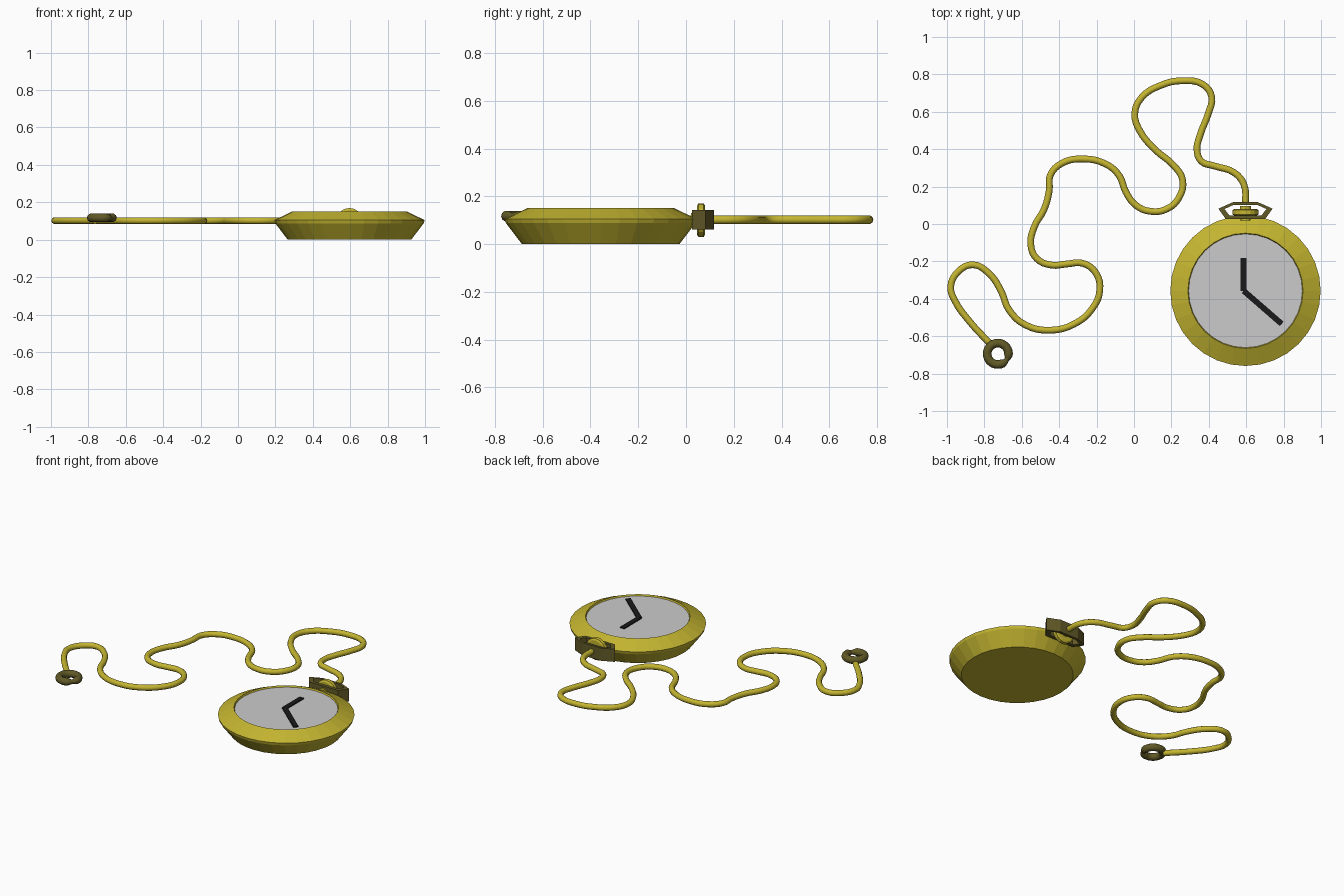
import bpy, bmesh, math
from mathutils import Vector

if "Cube" in bpy.data.objects:
    bpy.data.objects.remove(bpy.data.objects["Cube"])

CX, CY = 0.596, -0.357   # watch centre


def material(name, rgb):
    m = bpy.data.materials.new(name)
    m.diffuse_color = (*rgb, 1)
    m.use_nodes = True
    m.node_tree.nodes["Principled BSDF"].inputs["Base Color"].default_value = m.diffuse_color
    return m


GOLD = material("gold", (0.55, 0.46, 0.03))
DARK_GOLD = material("dark_gold", (0.12, 0.1, 0.02))
BLACK = material("black", (0.01, 0.01, 0.01))


def add_object(name, bm, mat=None):
    bmesh.ops.recalc_face_normals(bm, faces=bm.faces)
    me = bpy.data.meshes.new(name)
    bm.to_mesh(me)
    bm.free()
    ob = bpy.data.objects.new(name, me)
    bpy.context.collection.objects.link(ob)
    if mat:
        me.materials.append(mat)
    return ob


def lathe(name, profile, loc, sides, mat=None, axis='Z', cap=(True, True)):
    """Rings of (radius, height) joined into a turned part."""
    bm = bmesh.new()
    rings = []
    for r, h in profile:
        ring = []
        for i in range(sides):
            a = 2 * math.pi * i / sides
            c, s = r * math.cos(a), r * math.sin(a)
            v = Vector((c, s, h)) if axis == 'Z' else Vector((c, h, s))
            ring.append(bm.verts.new(v + Vector(loc)))
        rings.append(ring)
    for a, b in zip(rings, rings[1:]):
        for i in range(sides):
            j = (i + 1) % sides
            bm.faces.new((a[i], a[j], b[j], b[i]))
    for use, ring in zip(cap, (rings[0], rings[-1])):
        if use:
            bm.faces.new(ring)
    return add_object(name, bm, mat)


def tube(name, points, radius, z, mat, cyclic=False, radii=None, res=6):
    """Round tube along a smooth path, turned into a mesh."""
    cu = bpy.data.curves.new(name, 'CURVE')
    cu.dimensions = '3D'
    cu.bevel_depth, cu.bevel_resolution = radius, 3
    cu.resolution_u = res
    cu.use_fill_caps = True
    sp = cu.splines.new('BEZIER')
    sp.bezier_points.add(len(points) - 1)
    sp.use_cyclic_u = cyclic
    for i, (bp, (x, y)) in enumerate(zip(sp.bezier_points, points)):
        bp.co = (x, y, z)
        bp.handle_left_type = bp.handle_right_type = 'AUTO'
        bp.radius = radii[i] if radii else 1
    tmp = bpy.data.objects.new(name + "_path", cu)
    bpy.context.collection.objects.link(tmp)
    bpy.context.view_layer.update()
    dg = bpy.context.evaluated_depsgraph_get()
    me = bpy.data.meshes.new_from_object(tmp.evaluated_get(dg))
    bpy.data.objects.remove(tmp)
    me.materials.clear()
    me.materials.append(mat)
    me.polygons.foreach_set("use_smooth", [True] * len(me.polygons))
    ob = bpy.data.objects.new(name, me)
    bpy.context.collection.objects.link(ob)
    return ob


# Case and dial
lathe("watch_case",
      [(0.33, 0), (0.397, 0.088), (0.402, 0.105), (0.385, 0.113), (0.308, 0.15), (0.303, 0.138)],
      (CX, CY, 0), 32, GOLD, cap=(True, False))
lathe("watch_dial", [(0.304, 0.132), (0.304, 0.14)], (CX, CY, 0), 32)


# Hands: thin bars from the centre of the dial
def hand(name, length, angle):
    bm = bmesh.new()
    bmesh.ops.create_cube(bm, size=1)
    d = Vector((math.cos(angle), math.sin(angle), 0))
    n = Vector((-d.y, d.x, 0))
    for v in bm.verts:
        v.co = (Vector((CX - 0.01, CY, 0.143)) + d * ((v.co.x + 0.5) * length)
                + n * v.co.y * 0.031 + Vector((0, 0, v.co.z * 0.008)))
    add_object(name, bm, BLACK)


hand("hour_hand", 0.175, math.pi / 2)
hand("minute_hand", 0.27, math.radians(-41))

# Winding crown and its stem
lathe("crown", [(0.06, 0.046), (0.07, 0.052), (0.07, 0.074), (0.06, 0.08)],
      (CX, 0, 0.1), 16, GOLD, axis='Y')
lathe("crown_stem", [(0.03, 0.02), (0.03, 0.095)], (CX, 0, 0.1), 12, GOLD, axis='Y')

# Six-sided bow around the crown: outer and inner loops, extruded
outer = [(0.066, 0.117), (0.145, 0.082), (0.105, 0.026)]
inner = [(0.066, 0.101), (0.112, 0.08), (0.086, 0.046)]


def mirrored(half):
    return half + [(-x, y) for x, y in reversed(half)]


bm = bmesh.new()
loops = [[bm.verts.new((CX + x, y, z)) for x, y in mirrored(h)]
         for h, z in ((outer, 0.06), (outer, 0.142), (inner, 0.142), (inner, 0.06))]
for k in range(4):
    a, b = loops[k], loops[(k + 1) % 4]
    for i in range(6):
        j = (i + 1) % 6
        bm.faces.new((a[i], a[j], b[j], b[i]))
add_object("bow", bm, DARK_GOLD)

# Chain lying in a winding path
path = [(0.597, 0.105), (0.588, 0.21), (0.535, 0.275), (0.43, 0.31), (0.36, 0.335), (0.337, 0.395),
        (0.355, 0.48), (0.397, 0.59), (0.415, 0.68), (0.37, 0.745), (0.26, 0.766), (0.14, 0.74),
        (0.04, 0.675), (0.004, 0.59), (0.03, 0.5), (0.11, 0.4), (0.215, 0.31), (0.26, 0.235),
        (0.24, 0.14), (0.175, 0.08), (0.085, 0.068), (0.01, 0.1), (-0.043, 0.17), (-0.08, 0.26),
        (-0.15, 0.32), (-0.275, 0.348), (-0.385, 0.325), (-0.448, 0.26), (-0.453, 0.18),
        (-0.48, 0.08), (-0.533, -0.015), (-0.552, -0.11), (-0.52, -0.185), (-0.44, -0.22),
        (-0.36, -0.214), (-0.275, -0.21), (-0.205, -0.26), (-0.183, -0.355), (-0.225, -0.455),
        (-0.32, -0.535), (-0.45, -0.568), (-0.58, -0.54), (-0.668, -0.46), (-0.71, -0.36),
        (-0.77, -0.27), (-0.86, -0.218), (-0.94, -0.255), (-0.98, -0.335), (-0.955, -0.415),
        (-0.88, -0.52), (-0.765, -0.645)]
tube("chain", path, 0.018, 0.102, GOLD, res=4)

# End ring, thinner at the clasp opening
N = 12
ring, widths = [], []
for i in range(N):
    a = math.radians(-35) + 2 * math.pi * i / N
    ring.append((-0.728 + 0.057 * math.cos(a), -0.694 + 0.057 * math.sin(a)))
    widths.append(0.55 if i == 0 else 1)
tube("chain_end_ring", ring, 0.023, 0.117, DARK_GOLD, cyclic=True, radii=widths, res=3)
